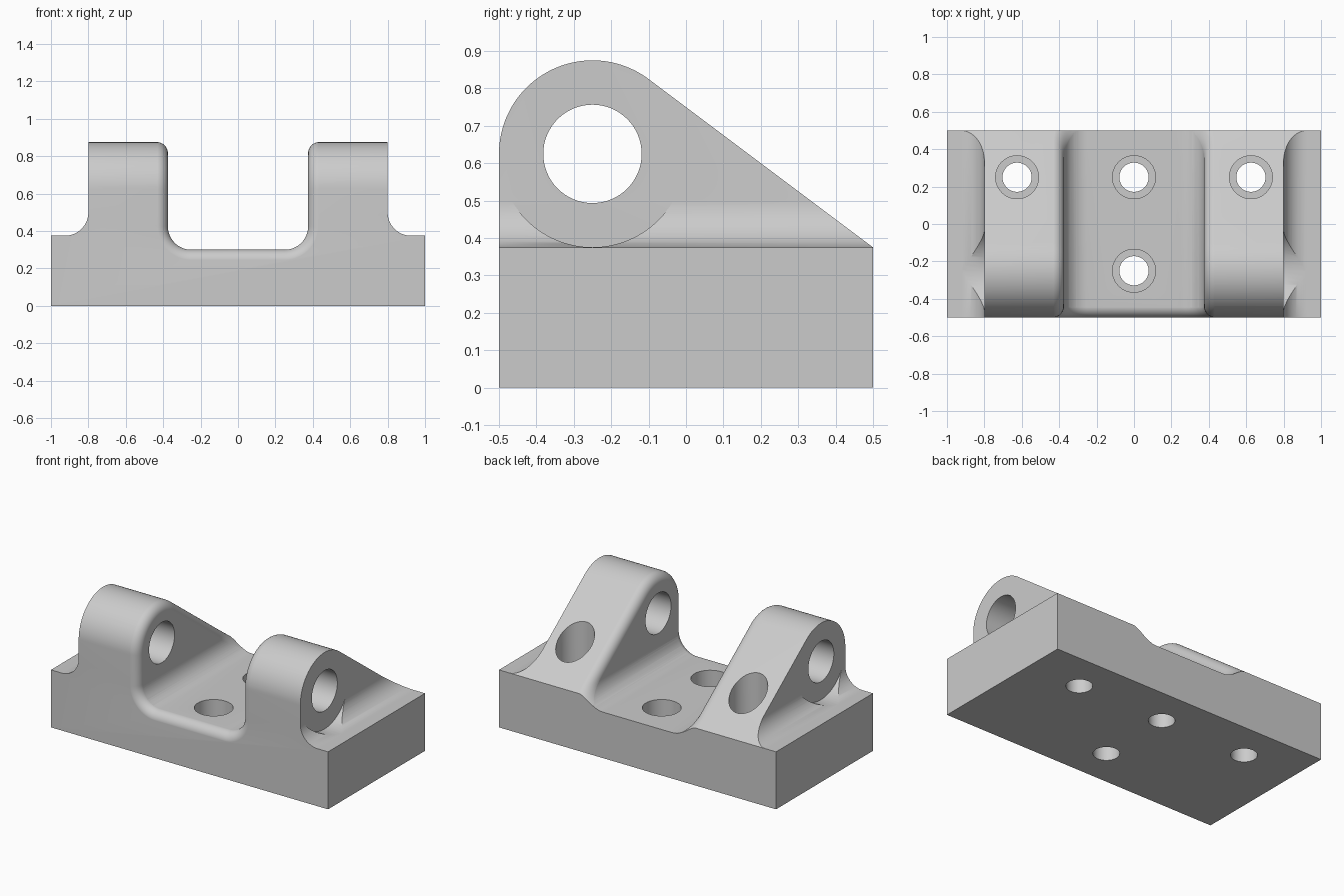
import bpy, bmesh, math
from mathutils import Matrix

if "Cube" in bpy.data.objects:
    bpy.data.objects.remove(bpy.data.objects["Cube"])

R_EDGE = 0.06             # rounding of the inner lug edge
PIN_Y, PIN_Z, R_LUG = -0.25, 0.625, 0.25
R_FILLET = 0.125
THETA_END = math.pi - math.acos(0.6)   # where the lug arc meets the slope


def new_object(name, bm):
    bmesh.ops.recalc_face_normals(bm, faces=bm.faces[:])
    mesh = bpy.data.meshes.new(name)
    bm.to_mesh(mesh)
    bm.free()
    obj = bpy.data.objects.new(name, mesh)
    bpy.context.collection.objects.link(obj)
    return obj


def prism(name, points, direction):
    bm = bmesh.new()
    face = bm.faces.new([bm.verts.new(p) for p in points])
    out = bmesh.ops.extrude_face_region(bm, geom=[face])
    verts = [v for v in out["geom"] if isinstance(v, bmesh.types.BMVert)]
    bmesh.ops.translate(bm, verts=verts, vec=direction)
    return new_object(name, bm)


def cylinder(name, radius, start, length, axis):
    bm = bmesh.new()
    bmesh.ops.create_cone(bm, cap_ends=True, segments=64, radius1=radius,
                          radius2=radius, depth=length)
    bmesh.ops.translate(bm, verts=bm.verts, vec=(0, 0, length / 2))
    if axis == 'X':
        bmesh.ops.rotate(bm, verts=bm.verts, matrix=Matrix.Rotation(math.pi / 2, 3, 'Y'))
    bmesh.ops.translate(bm, verts=bm.verts, vec=start)
    return new_object(name, bm)


def boolean(target, tool, operation='DIFFERENCE'):
    mod = target.modifiers.new("cut", 'BOOLEAN')
    mod.operation, mod.object, mod.solver = operation, tool, 'EXACT'
    bpy.context.view_layer.objects.active = target
    bpy.ops.object.modifier_apply(modifier=mod.name)
    bpy.data.objects.remove(tool)


def arc(cx, cz, r, a0, a1, n=16):
    return [(cx + r * math.cos(a0 + (a1 - a0) * i / n),
             cz + r * math.sin(a0 + (a1 - a0) * i / n)) for i in range(n + 1)]


# Front profile: base, outer fillets, lugs and central pocket
half = arc(0.25, 0.425, R_FILLET, -math.pi / 2, 0)
half += [(0.375, 1.0), (0.8, 1.0)]
half += arc(0.925, 0.5, R_FILLET, math.pi, 1.5 * math.pi)
half += [(1.0, 0.375), (1.0, 0.0)]
front = half + [(-x, z) for x, z in reversed(half)]
bracket = prism("bracket", [(x, -0.6, z) for x, z in front], (0, 1.2, 0))

# Side profile: round lug running down to the back edge
side = [(0.5, -0.1), (-0.5, -0.1)]
side += arc(PIN_Y, PIN_Z, R_LUG, math.pi, math.pi - THETA_END, 40)
side += [(0.5, 0.375)]
envelope = prism("envelope", [(-1.2, y, z) for y, z in side], (2.4, 0, 0))
# Base sits on the ground plane of the front profile
boolean(bracket, envelope, 'INTERSECT')


# Path of the inner edge, at depth s below the outside and d behind the pocket
def edge_path(s, d):
    pts = []
    r = R_FILLET + d
    for i in range(17):
        a = math.pi / 2 * i / 16
        pts.append((0.25 + r * math.sin(a), -0.5 + s, 0.425 - r * math.cos(a)))
    for i in range(41):
        a = THETA_END * i / 40
        pts.append((0.375 + d, PIN_Y - (R_LUG - s) * math.cos(a),
                    PIN_Z + (R_LUG - s) * math.sin(a)))
    for t in [0.5] + [0.56 + 0.02 * i for i in range(13)]:
        y = -0.1 - 0.6 * s + 0.8 * t
        z = 0.825 - 0.8 * s - 0.6 * t
        h = max(0.0, 0.425 - z)
        x = 0.25 + math.sqrt(r * r - h * h) if h < r else 0.25 - (h - r)
        pts.append((x, y, z))
    return [(-x, y, z) for x, y, z in reversed(pts)] + pts


# Rounding cutter swept along that path
section = []
for i in range(11):
    a = math.pi / 2 * i / 10
    section.append((R_EDGE * (1 - math.cos(a)) - 0.0004,
                    R_EDGE * (1 - math.sin(a)) - 0.0004))
section = [(s, d) for s, d in section]
section += [(R_EDGE, -0.03), (-0.03, -0.03), (-0.03, R_EDGE)]
bm = bmesh.new()
rows = [[bm.verts.new(p) for p in edge_path(s, d)] for s, d in section]
for k, row in enumerate(rows):
    nxt = rows[(k + 1) % len(rows)]
    for i in range(len(row) - 1):
        bm.faces.new((row[i], row[i + 1], nxt[i + 1], nxt[i]))
for end in (0, -1):
    bm.faces.new([row[end] for row in rows])
boolean(bracket, new_object("edge_rounding", bm))

# Spot faces around the pin, on the outside of each lug
for x in (0.8001, -1.3001):
    boolean(bracket, cylinder("spot_face", 0.2497, (x, PIN_Y, PIN_Z), 0.5, 'X'))

# Pin hole through both lugs
boolean(bracket, cylinder("pin_hole", 0.1315, (-1.5, PIN_Y, PIN_Z), 3.0, 'X'))

# Counterbored mounting holes
for x, y in ((-0.625, 0.25), (0.625, 0.25), (0, 0.25), (0, -0.25)):
    boolean(bracket, cylinder("bolt_hole", 0.078, (x, y, -0.2), 0.6, 'Z'))
    boolean(bracket, cylinder("counterbore", 0.115, (x, y, 0.125), 1.0, 'Z'))

# Plain grey finish
grey = bpy.data.materials.new("plain grey")
grey.diffuse_color = (0.6, 0.6, 0.6, 1)
grey.use_nodes = True
grey.node_tree.nodes["Principled BSDF"].inputs["Base Color"].default_value = grey.diffuse_color
bracket.data.materials.clear()
bracket.data.materials.append(grey)
for poly in bracket.data.polygons:
    poly.material_index = 0

bpy.ops.object.select_all(action='DESELECT')
bracket.select_set(True)
bpy.context.view_layer.objects.active = bracket
bpy.ops.object.shade_smooth_by_angle(angle=math.radians(30))
